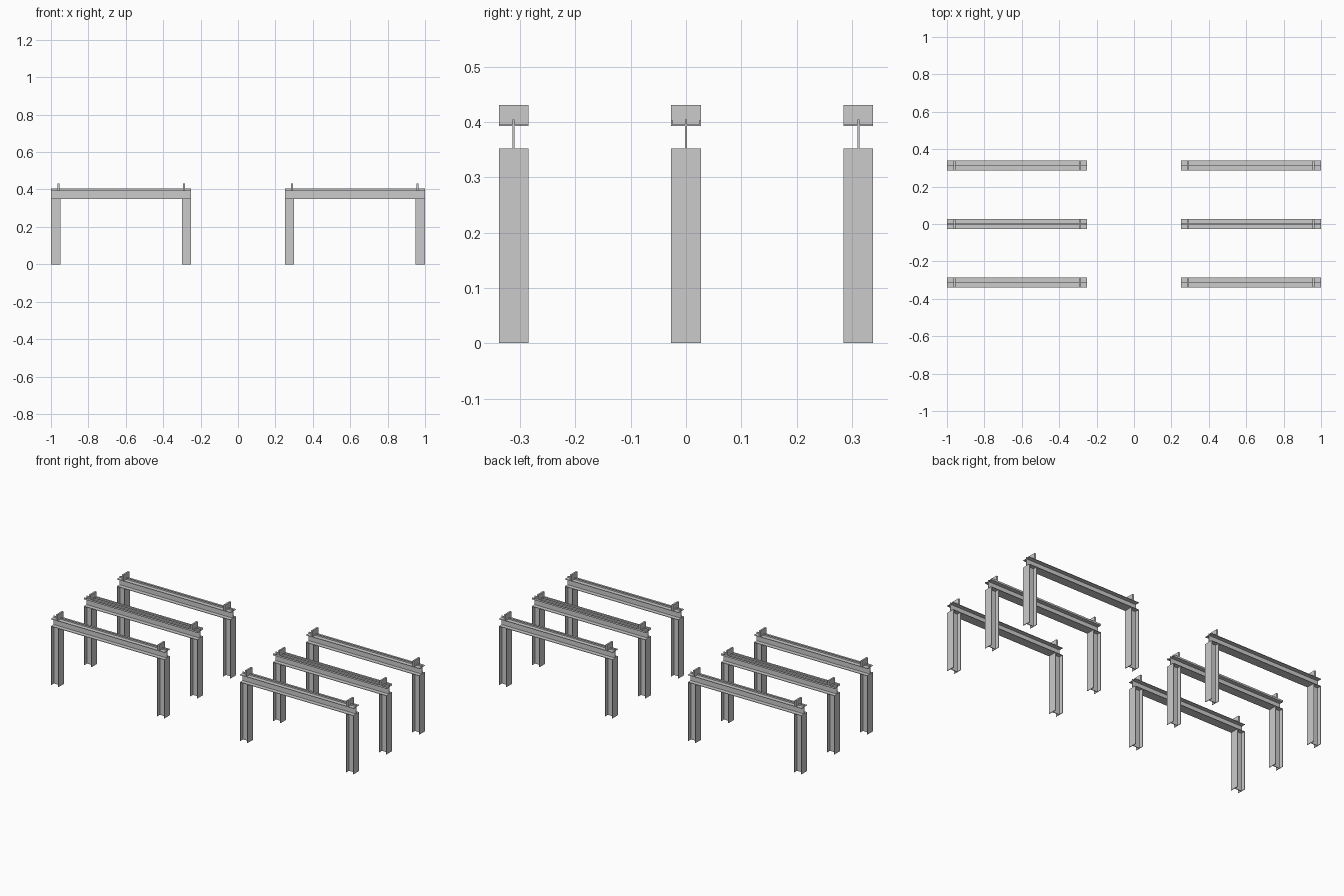
import bpy, bmesh
from mathutils import Vector

if "Cube" in bpy.data.objects:
    bpy.data.objects.remove(bpy.data.objects["Cube"])

HW = 0.0267   # half width of the steel sections across y
FT = 0.003    # flange thickness
WT = 0.004    # web thickness


def extrude(name, pts, vec):
    """Extrude a closed 3D outline along a vector into a solid."""
    bm = bmesh.new()
    face = bm.faces.new([bm.verts.new(p) for p in pts])
    res = bmesh.ops.extrude_face_region(bm, geom=[face])
    bmesh.ops.translate(bm, vec=Vector(vec),
                        verts=[g for g in res["geom"] if isinstance(g, bmesh.types.BMVert)])
    bmesh.ops.recalc_face_normals(bm, faces=bm.faces)
    me = bpy.data.meshes.new(name)
    bm.to_mesh(me)
    bm.free()
    ob = bpy.data.objects.new(name, me)
    bpy.context.collection.objects.link(ob)
    return ob


def i_section(depth):
    """I profile: (across flange, along depth), centred."""
    d, w = depth / 2, WT / 2
    half = [(HW, -d), (HW, -d + FT), (w, -d + FT), (w, d - FT), (HW, d - FT), (HW, d)]
    return half + [(-a, b) for a, b in reversed(half)]


def box(name, x0, x1, y0, y1, z0, z1):
    return extrude(name, [(x0, y0, z0), (x1, y0, z0), (x1, y1, z0), (x0, y1, z0)],
                   (0, 0, z1 - z0))


COL_TOP, BEAM_TOP = 0.349, 0.3955
for side in (-1, 1):
    x_lo, x_hi = sorted((side * 0.25, side * 1.0))
    for row, y in enumerate((-0.3115, 0, 0.3115)):
        tag = f"{'left' if side < 0 else 'right'}_{row}"
        # columns with flanges facing along x
        for x, end in ((0.275, "inner"), (0.975, "outer")):
            extrude(f"column_{end}_{tag}",
                    [(side * x + b, y + a, 0) for a, b in i_section(0.05)], (0, 0, COL_TOP))
        # beam across the column tops
        zc = (COL_TOP + BEAM_TOP) / 2
        extrude(f"beam_{tag}",
                [(x_lo, y + a, zc + b) for a, b in i_section(BEAM_TOP - COL_TOP)],
                (x_hi - x_lo, 0, 0))
        # thin rail along the beam top, with edge lips on the middle row
        box(f"rail_{tag}", x_lo, x_hi, y - WT / 2, y + WT / 2, BEAM_TOP, 0.404)
        if row == 1:
            for s in (-1, 1):
                ys = sorted((s * HW, s * (HW - 0.002)))
                box(f"edge_lip_{tag}", x_lo, x_hi, ys[0], ys[1], BEAM_TOP, 0.403)
        # upright stop plates near both ends
        for x in (0.289, 0.96):
            box(f"stop_plate_{tag}", side * x - 0.005, side * x + 0.005,
                y - HW, y + HW, BEAM_TOP - 0.002, 0.431)
